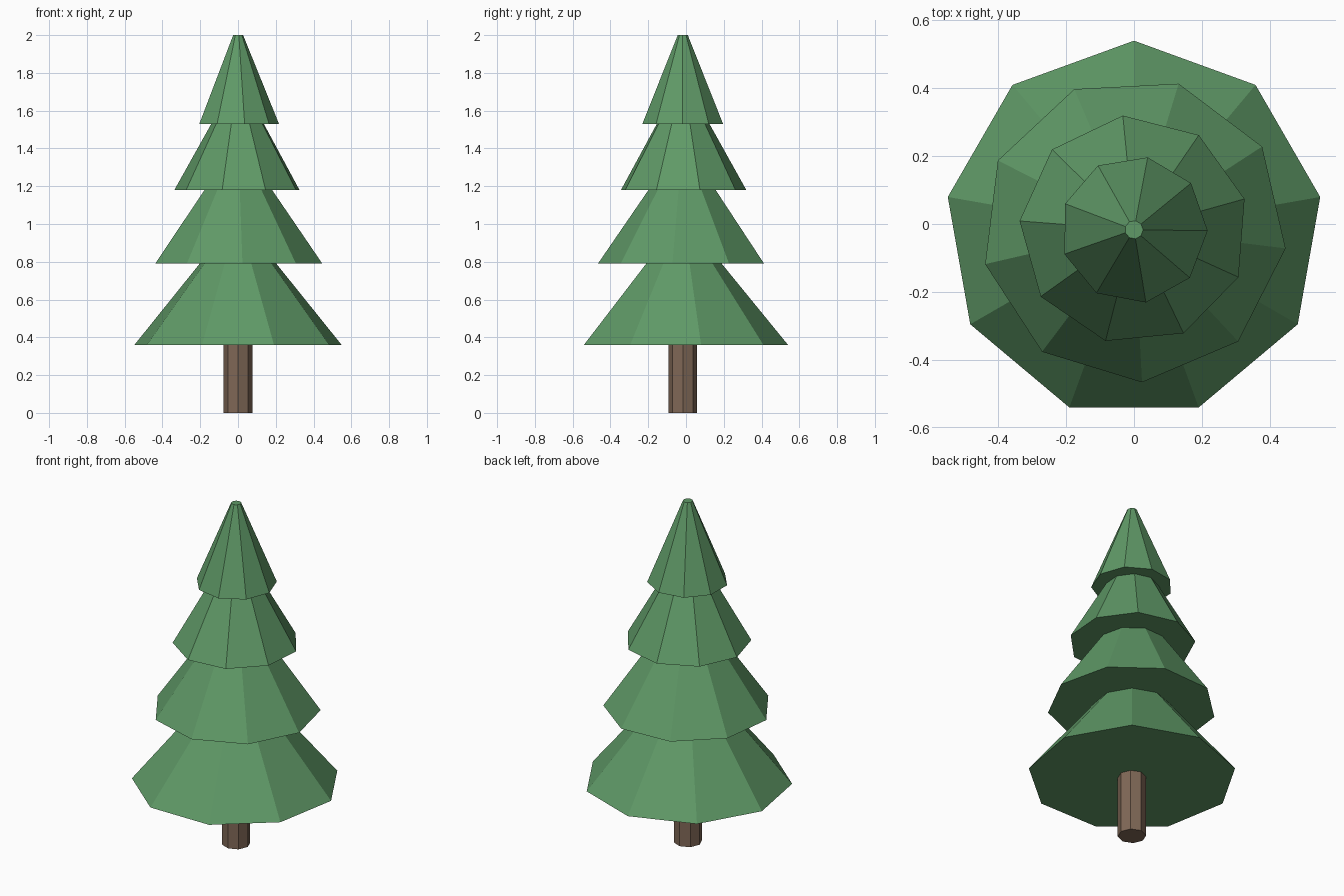
import bpy
from math import radians

cube = bpy.data.objects.get("Cube")
if cube:
    bpy.data.objects.remove(cube, do_unlink=True)

CENTRE_Y = -0.017


def make_material(name, rgb):
    mat = bpy.data.materials.new(name)
    mat.use_nodes = True
    mat.diffuse_color = (*rgb, 1)
    bsdf = next(n for n in mat.node_tree.nodes if n.type == 'BSDF_PRINCIPLED')
    bsdf.inputs["Base Color"].default_value = (*rgb, 1)
    return mat


def frustum(name, sides, base, top, z0, z1, first_corner, mat):
    """Flat-shaded frustum whose first corner points at the given angle."""
    bpy.ops.mesh.primitive_cone_add(
        vertices=sides, radius1=base, radius2=top, depth=z1 - z0,
        location=(0, CENTRE_Y, (z0 + z1) / 2),
        rotation=(0, 0, radians(first_corner - 90)))
    obj = bpy.context.object
    obj.name = name
    obj.data.materials.append(mat)
    # The primitive may start its ring on +x or +y: turn it to match
    corner = obj.data.vertices[0].co
    if abs(corner.x) > abs(corner.y):
        obj.rotation_euler.z += radians(90)
    bpy.ops.object.transform_apply(location=False, rotation=True, scale=False)
    bpy.ops.object.shade_flat()
    return obj


green = make_material("needle green", (0.115, 0.320, 0.135))
brown = make_material("bark brown", (0.215, 0.138, 0.094))

# Trunk
frustum("trunk", 8, 0.076, 0.076, 0, 0.36, 90, brown)

# Foliage tiers, each turned a little against the one below
tiers = [
    ("bottom_foliage", 0.557, 0.206, 0.36, 0.79, 90),
    ("lower_foliage", 0.450, 0.182, 0.79, 1.18, 73),
    ("upper_foliage", 0.338, 0.142, 1.18, 1.53, 95.6),
    ("top_foliage", 0.217, 0.027, 1.53, 2.0, 79.3),
]
for name, base, top, z0, z1, corner in tiers:
    frustum(name, 9, base, top, z0, z1, corner, green)
